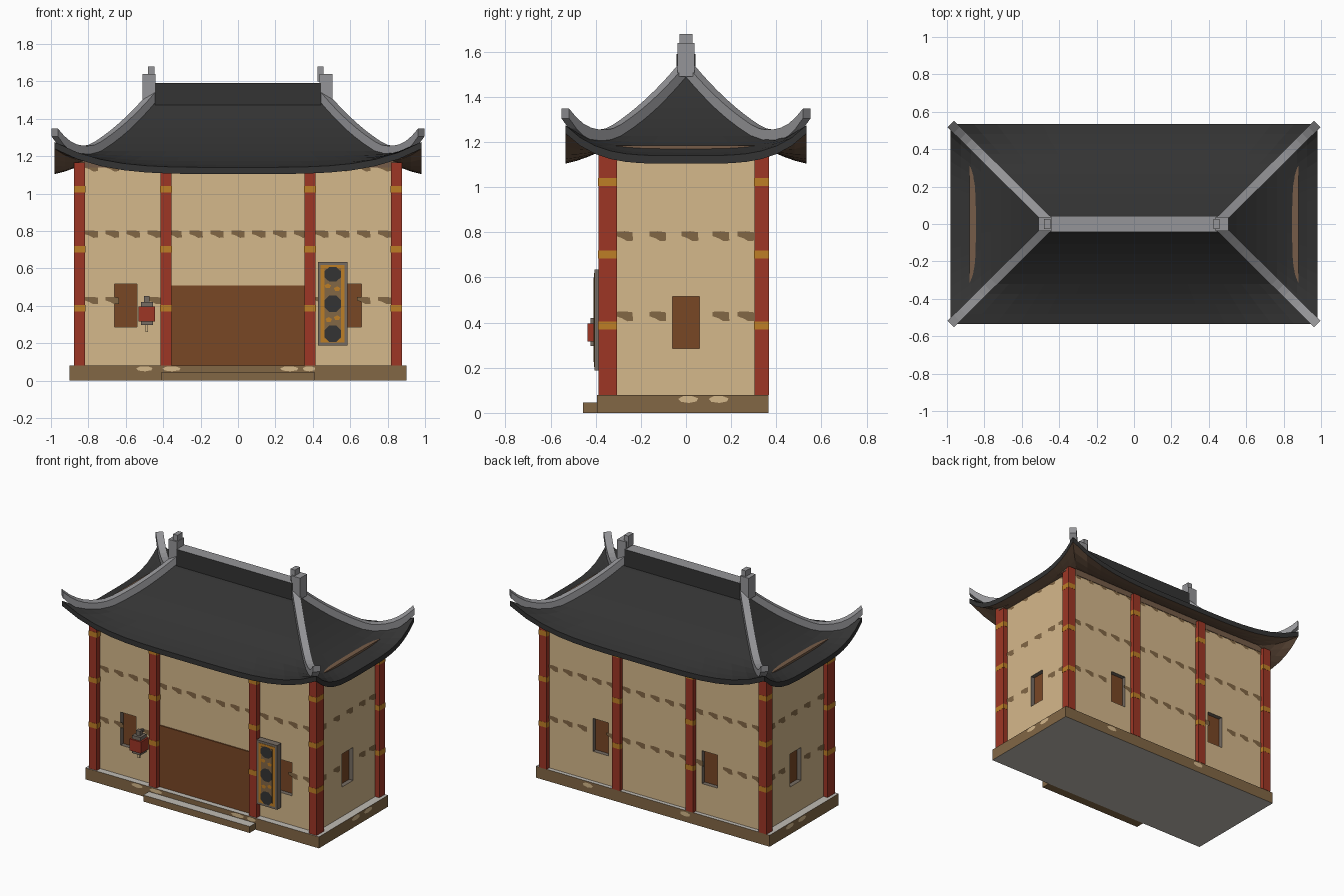
import bpy, bmesh, math
from mathutils import Vector

if "Cube" in bpy.data.objects:
    bpy.data.objects.remove(bpy.data.objects["Cube"])


def material(name, r, g, b):
    m = bpy.data.materials.new(name)
    lin = [((c / 255 + 0.055) / 1.055) ** 2.4 for c in (r, g, b)]
    m.diffuse_color = (*lin, 1)
    m.use_nodes = True
    m.node_tree.nodes["Principled BSDF"].inputs["Base Color"].default_value = m.diffuse_color
    return m


PLASTER = material("tan plaster", 213, 184, 139)
STONE = material("brown stone", 130, 103, 69)
RED = material("red lacquer", 157, 54, 37)
DOOR = material("door brown", 121, 71, 37)
GOLD = material("gold band", 190, 126, 38)
TILE = material("dark roof tile", 51, 51, 51)
GREY = material("grey trim", 149, 149, 152)
EAVE = material("eave wood", 118, 92, 72)
PALE = material("pale paving", 192, 188, 180)
FRAME = material("weathered frame", 118, 108, 98)


def finish(name, bm, *mats):
    mesh = bpy.data.meshes.new(name)
    bm.to_mesh(mesh)
    bm.free()
    for m in mats:
        mesh.materials.append(m)
    ob = bpy.data.objects.new(name, mesh)
    bpy.context.collection.objects.link(ob)
    return ob


def add_box(bm, x0, x1, y0, y1, z0, z1, mat=0):
    vs = bmesh.ops.create_cube(bm, size=1)["verts"]
    for v in vs:
        v.co = Vector((x1 if v.co.x > 0 else x0, y1 if v.co.y > 0 else y0, z1 if v.co.z > 0 else z0))
    for f in {f for v in vs for f in v.link_faces}:
        f.material_index = mat


def box(name, dims, *mats, top=0, bottom=0):
    bm = bmesh.new()
    add_box(bm, *dims)
    bm.normal_update()
    for f in bm.faces:
        f.material_index = top if f.normal.z > 0.5 else bottom if f.normal.z < -0.5 else 0
    return finish(name, bm, *mats)


# Plinth and front step
box("plinth", (-.9, .9, -.395, .365, 0, .08), STONE, PALE, top=1, bottom=1)
box("front_step", (-.41, .41, -.457, -.395, 0, .045), STONE, PALE, top=1)

# Walls with recessed windows
WX, WF, WB = .845, -.35, .338
bm = bmesh.new()
add_box(bm, -WX, WX, WF, WB, .08, 1.165)
cuts = [((x, 0, 0), (1, 0, 0)) for s in (-1, 1) for x in (s * .36, s * .48, s * .54, s * .66)]
cuts += [((0, y, 0), (0, 1, 0)) for y in (-.06, .06)] + [((0, 0, z), (0, 0, 1)) for z in (.285, .515)]
for co, no in cuts:
    bmesh.ops.bisect_plane(bm, geom=bm.verts[:] + bm.edges[:] + bm.faces[:], plane_co=co, plane_no=no)
bm.normal_update()


def is_window(f):
    c, n = f.calc_center_median(), f.normal
    if not .285 < c.z < .515 or abs(n.z) > .5:
        return False
    if abs(n.x) > .5:
        return abs(c.y) < .06
    return .54 < abs(c.x) < .66 if n.y < 0 else .36 < abs(c.x) < .48


panes = [f for f in bm.faces if is_window(f)]
reveals = bmesh.ops.inset_individual(bm, faces=panes, thickness=0, depth=-.03)["faces"]
for f in reveals:
    f.material_index = 2
for f in panes:
    f.material_index = 1
finish("walls", bm, PLASTER, DOOR, FRAME)

# Door panel
box("door", (-.355, .355, WF - .008, WF + .01, .08, .508), DOOR)

# Columns with gold bands
for side, y0, y1, xs in (("front", -.388, -.306, (-.847, -.385, .385, .847)),
                         ("back", .303, .367, (-.847, -.282, .282, .847))):
    for i, x in enumerate(xs):
        bm = bmesh.new()
        add_box(bm, x - .03, x + .03, y0, y1, .08, 1.165)
        for z in (.37, .685, 1.005):
            add_box(bm, x - .031, x + .031, y0 - .001, y1 + .001, z, z + .035, 1)
        finish(f"{side}_column_{i + 1}", bm, RED, GOLD)


# Thin flat patches laid on a wall; side is the outward direction
def lay(bm, side, depth, outline):
    pts = [Vector((s, depth, h)) if side[1] else Vector((depth, s, h)) for s, h in outline]
    f = bm.faces.new([bm.verts.new(p) for p in pts])
    f.normal_update()
    if f.normal.dot(Vector(side)) < 0:
        f.normal_flip()


def patch(bm, side, along, depth, z, rx, rz, n=7, turn=0.3):
    angles = [turn + 2 * math.pi * i / n for i in range(n)]
    lay(bm, side, depth, [(along + rx * math.cos(a), z + rz * math.sin(a)) for a in angles])


WEDGE = ((-1, .9), (0, 1), (.95, .8), (1, -.9), (.3, -1), (-.3, -.4), (-1, 0))


def ornament(bm, side, along, depth, z, rx=.036, rz=.02):
    d = 1 if side in (FRONT, RIGHT) else -1
    lay(bm, side, depth, [(along + d * rx * a, z + rz * b) for a, b in WEDGE])


# Rows of small wall ornaments
FRONT, BACK, RIGHT, LEFT = (0, -1, 0), (0, 1, 0), (1, 0, 0), (-1, 0, 0)
bm = bmesh.new()
for z in (.428, .783, 1.138):
    low = z < .5
    for i in range(15):
        x = -.784 + .112 * i
        if not (low and (abs(x) < .4 or .53 < abs(x) < .67)):
            ornament(bm, FRONT, x, WF - .003, z)
        if not (low and .35 < abs(x) < .49):
            ornament(bm, BACK, x, WB + .003, z)
    for y in (-.272, -.125, .018, .155, .265):
        if not (low and abs(y) < .08):
            ornament(bm, RIGHT, y, WX + .003, z, .037, .022)
            ornament(bm, LEFT, y, -WX - .003, z, .037, .022)
finish("wall_ornaments", bm, STONE)

# Pale wear patches on the plinth
bm = bmesh.new()
for x, r in ((-.5, .045), (-.355, .05), (.275, .05), (.38, .035)):
    patch(bm, FRONT, x, -.397, .063, r, .014)
for x in (.5, -.25):
    patch(bm, BACK, x, .367, .055, .04, .016)
for y in (.01, .145):
    patch(bm, RIGHT, y, .902, .06, .045, .016)
    patch(bm, LEFT, y, -.902, .06, .045, .016)
finish("plinth_patches", bm, PLASTER)

# Ceiling slab
box("ceiling", (-.88, .88, WF - .005, WB + .005, 1.14, 1.185), EAVE)


# Sweeping hipped roof: height by distance down the slope (t) and along the eave (u)
def roof_z(t, u):
    lift = .135 * max(0, (t - .6) / .4) ** 1.5
    return 1.525 - .66 * t + .275 * t * t + lift * abs(u) ** 4


RX, DX, DY = .44, .54, .535
NT, NU = 10, 16
bm = bmesh.new()
for s in (-1, 1):
    for end in (False, True):
        rows = []
        for i in range(NT + 1):
            t = i / NT
            row = []
            for j in range(NU + 1):
                u = -1 + 2 * j / NU
                p = (s * (RX + DX * t), u * DY * t) if end else (u * (RX + DX * t), s * DY * t)
                row.append(bm.verts.new((*p, roof_z(t, u))))
            rows.append(row)
        for a, b in zip(rows, rows[1:]):
            for j in range(NU):
                bm.faces.new((a[j], a[j + 1], b[j + 1], b[j]))
bmesh.ops.remove_doubles(bm, verts=bm.verts[:], dist=1e-4)
ext = bmesh.ops.extrude_face_region(bm, geom=bm.faces[:], use_keep_orig=True)["geom"]
for g in ext:
    if isinstance(g, bmesh.types.BMVert):
        g.co.z -= .036
    elif isinstance(g, bmesh.types.BMFace):
        g.material_index = 1
bmesh.ops.recalc_face_normals(bm, faces=bm.faces[:])
finish("roof", bm, TILE, EAVE)

# Hip ridges swept along the four corners, tips curling clear of the eave
for sx in (-1, 1):
    for sy in (-1, 1):
        bm = bmesh.new()
        side = Vector((-DY * sy, DX * sx, 0)).normalized() * .024
        rings = []
        for i in range(17):
            t = .03 + .97 * i / 16
            k = max(0, (t - .8) / .2) ** 2
            p = Vector((sx * (RX + DX * t), sy * DY * t, roof_z(t, 1)))
            lo, hi = Vector((0, 0, -.015 + .045 * k)), Vector((0, 0, .04 + .033 * k))
            rings.append([bm.verts.new(q) for q in (p + side + lo, p - side + lo, p - side + hi, p + side + hi)])
        for a, b in zip(rings, rings[1:]):
            for k in range(4):
                bm.faces.new((a[k], a[(k + 1) % 4], b[(k + 1) % 4], b[k]))
        bm.faces.new(rings[0])
        bm.faces.new(rings[-1])
        bmesh.ops.recalc_face_normals(bm, faces=bm.faces[:])
        finish("hip_ridge", bm, GREY)

# Main ridge and end finials
box("main_ridge", (-.445, .445, -.043, .043, 1.46, 1.59), TILE, GREY, top=1)
for x0, x1, k0 in ((-.51, -.442, -.48), (.437, .505, .425)):
    bm = bmesh.new()
    add_box(bm, x0, x1, -.038, .038, 1.49, 1.64)
    add_box(bm, k0, k0 + .033, -.028, .028, 1.6, 1.68)
    finish("ridge_finial", bm, GREY)

# Hanging sign board: frame, gold panel, brown field and dark medallions
SY = -.405
box("sign_frame", (.427, .585, SY, -.36, .188, .635), FRAME)
box("sign_panel", (.442, .57, SY - .002, SY + .002, .204, .619), GOLD)
box("sign_field", (.462, .55, SY - .004, SY, .225, .6), STONE)
bm = bmesh.new()
for z in (.25, .41, .568):
    patch(bm, FRONT, .506, SY - .006, z, .048, .048 if z < .5 else .042, n=8, turn=math.pi / 8)
finish("sign_medallions", bm, TILE)
bm = bmesh.new()
for x, z in ((.485, .325), (.53, .335), (.53, .49), (.48, .505)):
    patch(bm, FRONT, x, SY - .005, z, .018, .014, n=5)
finish("sign_flecks", bm, GOLD)

# Lantern
LX, LY = -.487, -.392
bm = bmesh.new()
for r, z0, z1, m in ((.044, .316, .396, 0), (.032, .396, .42, 1), (.015, .42, .452, 1),
                     (.032, .296, .316, 1), (.007, .26, .296, 2)):
    add_box(bm, LX - r, LX + r, LY - r, LY + r, z0, z1, m)
add_box(bm, LX - .008, LX + .008, LY, WF, .43, .446, 1)
finish("lantern", bm, RED, FRAME, PLASTER)
